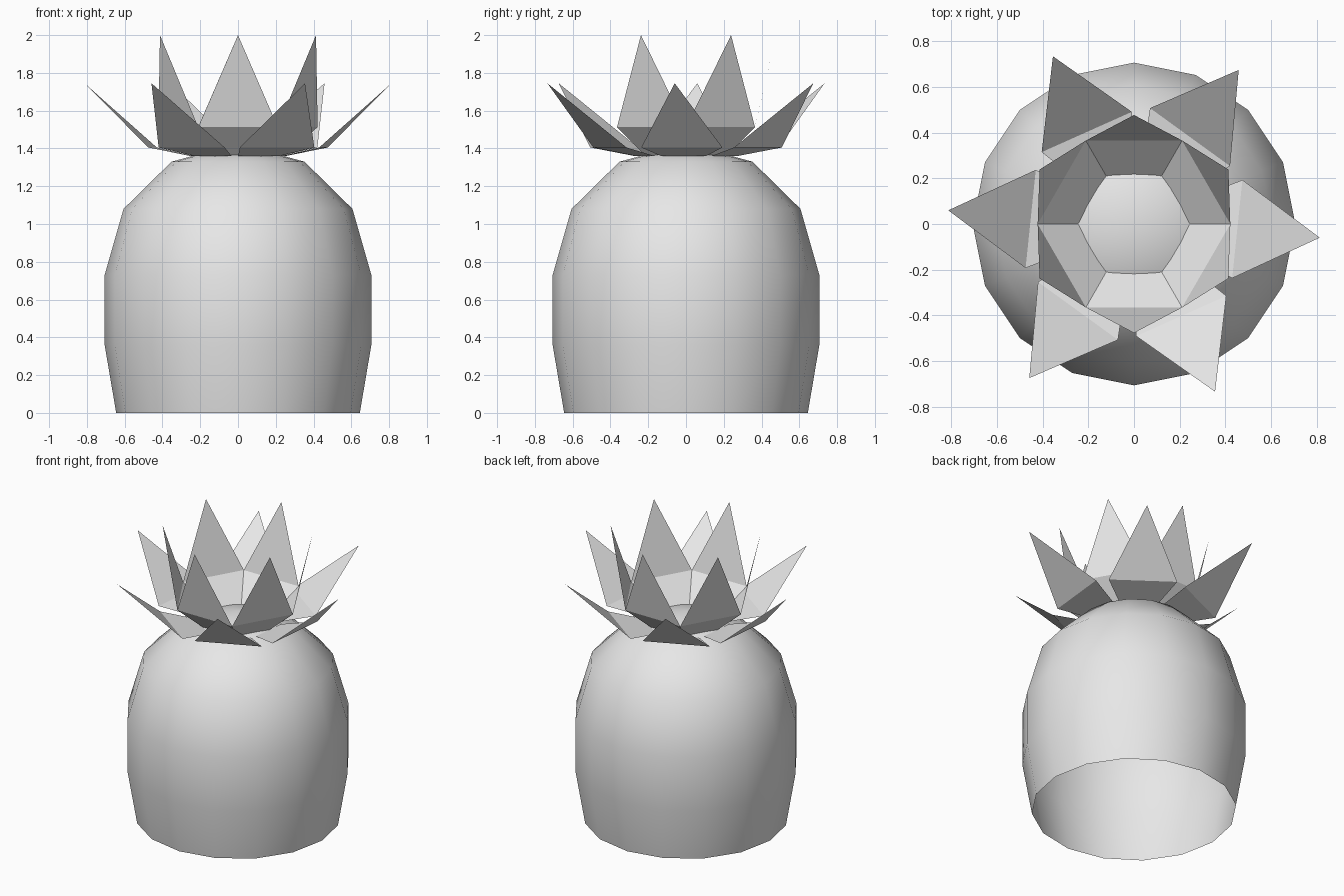
import bpy
import bmesh
from math import cos, sin, radians, tau

cube = bpy.data.objects.get("Cube")
if cube:
    bpy.data.objects.remove(cube, do_unlink=True)

# Single flat colour
grey = bpy.data.materials.new("light_grey")
grey.use_nodes = True
colour = (0.8, 0.8, 0.8, 1)
grey.diffuse_color = colour
grey.node_tree.nodes["Principled BSDF"].inputs["Base Color"].default_value = colour


def finish(name, bm, smooth):
    for face in bm.faces:
        face.smooth = smooth
    mesh = bpy.data.meshes.new(name)
    bm.to_mesh(mesh)
    bm.free()
    mesh.materials.append(grey)
    obj = bpy.data.objects.new(name, mesh)
    bpy.context.collection.objects.link(obj)
    return obj


def fruit_body(sides=16):
    # Rounded barrel, open underneath, closed by a fan at the crown
    profile = [(0.645, 0), (0.706, 0.36), (0.706, 0.73), (0.606, 1.08), (0.352, 1.33)]
    bm = bmesh.new()
    rings = [[bm.verts.new((r * cos(tau * i / sides), r * sin(tau * i / sides), z))
              for i in range(sides)] for r, z in profile]
    for low, high in zip(rings, rings[1:]):
        for i in range(sides):
            j = (i + 1) % sides
            bm.faces.new((low[i], low[j], high[j], high[i]))
    pole = bm.verts.new((0, 0, 1.425))
    for i in range(sides):
        bm.faces.new((rings[-1][i], rings[-1][(i + 1) % sides], pole))
    return finish("fruit_body", bm, True)


def leaf_whorl(name, start, root, bend, tip, count=6):
    # Each leaf is a flared root panel and a pointed blade, bent along one edge;
    # root and bend give the two ends of their edge, all as (out, side, z)
    bm = bmesh.new()
    for k in range(count):
        a = radians(start) + tau * k / count
        ra, rb, ba, bb, t = [
            bm.verts.new((x * cos(a) - y * sin(a), x * sin(a) + y * cos(a), z))
            for x, y, z in (*root, *bend, tip)]
        bm.faces.new((ra, rb, bb, ba))
        bm.faces.new((ba, bb, t))
    bmesh.ops.remove_doubles(bm, verts=bm.verts, dist=0.003)
    return finish(name, bm, False)


fruit_body()

# Upright leaves join edge to edge into a hexagonal cup
leaf_whorl("inner_leaves", 30,
           [(0.21, -0.121, 1.358), (0.21, 0.121, 1.358)],
           [(0.365, -0.211, 1.513), (0.365, 0.211, 1.513)],
           (0.477, 0, 2.0))

# Spreading leaves, turned slightly and opened outwards
leaf_whorl("outer_leaves", -4.2,
           [(0.24, -0.115, 1.36), (0.245, 0.125, 1.36)],
           [(0.446, -0.205, 1.405), (0.459, 0.227, 1.405)],
           (0.815, 0, 1.745))
